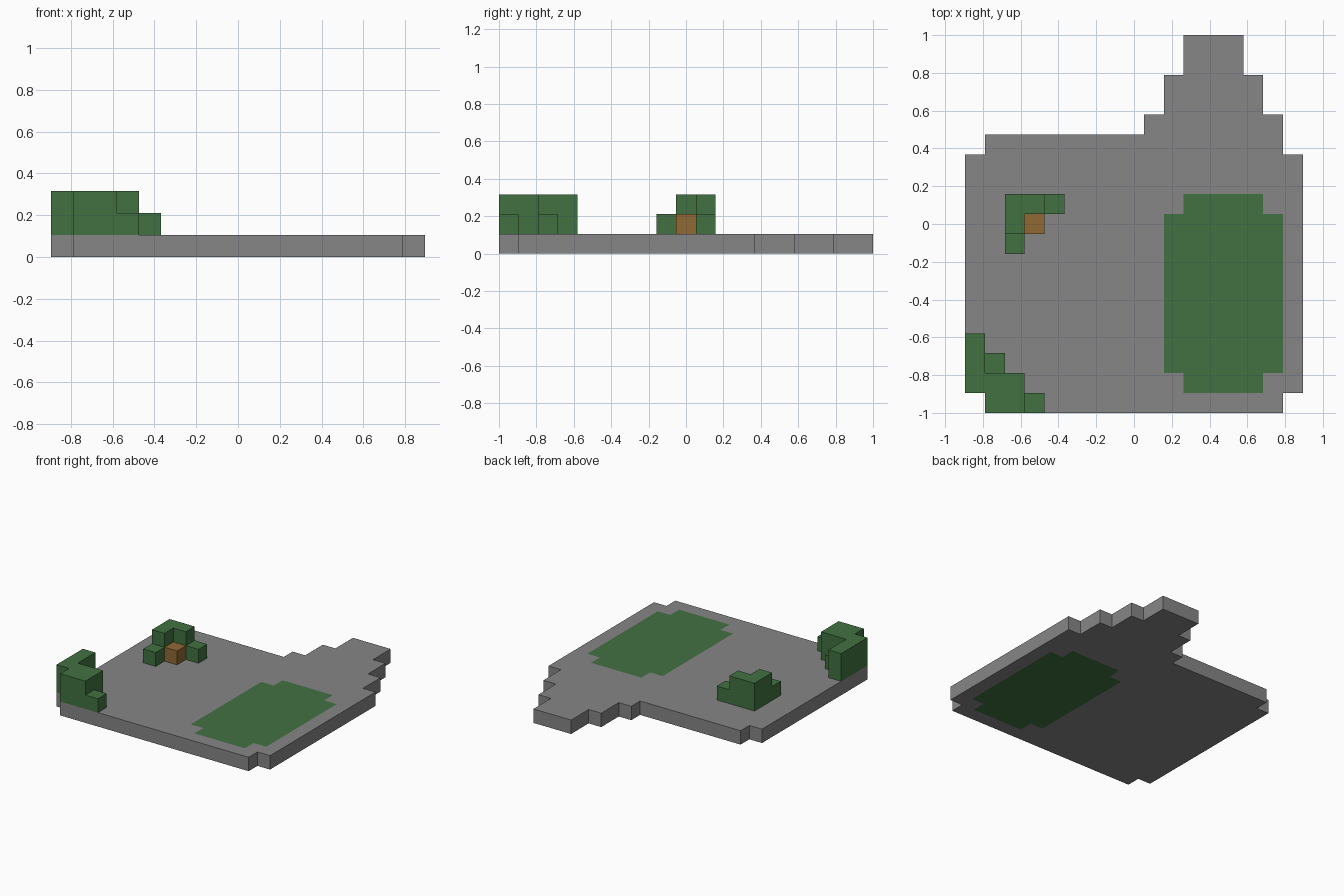
import bpy
import bmesh
from mathutils import Vector

cube = bpy.data.objects.get("Cube")
if cube:
    bpy.data.objects.remove(cube, do_unlink=True)

# The model is 17 x 19 x 3 cells, its depth being 2 units
NX, NY = 17, 19
CELL = 2 / NY


def make_material(name, colour):
    mat = bpy.data.materials.new(name)
    mat.use_nodes = True
    mat.diffuse_color = (*colour, 1)
    mat.node_tree.nodes["Principled BSDF"].inputs["Base Color"].default_value = (*colour, 1)
    return mat


STONE = make_material("stone grey", (0.238, 0.238, 0.238))
GREEN = make_material("leaf green", (0.053, 0.165, 0.053))
BROWN = make_material("wood brown", (0.279, 0.138, 0.034))


def block(x0, x1, y0, y1, z0=0, z1=1):
    """Cells in a box; the end numbers are exclusive."""
    return {(x, y, z) for x in range(x0, x1) for y in range(y0, y1) for z in range(z0, z1)}


# Stepped slab with a tongue at the back
slab = (block(1, 16, 0, 14) | block(0, 17, 1, 13) | block(9, 16, 14, 15)
        | block(10, 15, 15, 17) | block(11, 14, 17, 19))
# Grass patch, running through the slab
grass = block(10, 16, 2, 10) | block(11, 15, 1, 11)

# Bushes and the wooden block
corner_bush = (block(0, 1, 1, 4, 1, 3) | block(1, 3, 0, 2, 1, 3)
               | block(1, 2, 2, 3, 1, 2) | block(3, 4, 0, 1, 1, 2))
back_bush = (block(2, 3, 9, 11, 1, 3) | block(3, 4, 10, 11, 1, 3)
             | block(2, 3, 8, 9, 1, 2) | block(4, 5, 10, 11, 1, 2))
wood = block(3, 4, 9, 10, 1, 2)

solid = slab | corner_bush | back_bush | wood
SIDES = [Vector(d) * s for d in ((1, 0, 0), (0, 1, 0), (0, 0, 1)) for s in (1, -1)]


def build(name, cells, materials, pick=lambda cell: 0):
    """Make one object from the exposed faces of its cells."""
    bm = bmesh.new()
    for cell in sorted(cells):
        centre = Vector(cell) + Vector((0.5 - NX / 2, 0.5 - NY / 2, 0.5))
        for d in SIDES:
            if tuple(int(c + s) for c, s in zip(cell, d)) in solid:
                continue
            u = Vector((d.y, d.z, d.x))
            w = d.cross(u)
            corners = (-u - w, u - w, u + w, w - u)
            face = bm.faces.new([bm.verts.new((centre + (d + c) / 2) * CELL) for c in corners])
            face.material_index = pick(cell)
    bmesh.ops.remove_doubles(bm, verts=bm.verts, dist=CELL / 100)
    mesh = bpy.data.meshes.new(name)
    bm.to_mesh(mesh)
    bm.free()
    for mat in materials:
        mesh.materials.append(mat)
    obj = bpy.data.objects.new(name, mesh)
    bpy.context.collection.objects.link(obj)
    return obj


build("ground_slab", slab, [STONE, GREEN], lambda cell: int(cell in grass))
build("corner_bush", corner_bush, [GREEN])
build("back_bush", back_bush, [GREEN])
build("wooden_block", wood, [BROWN])
